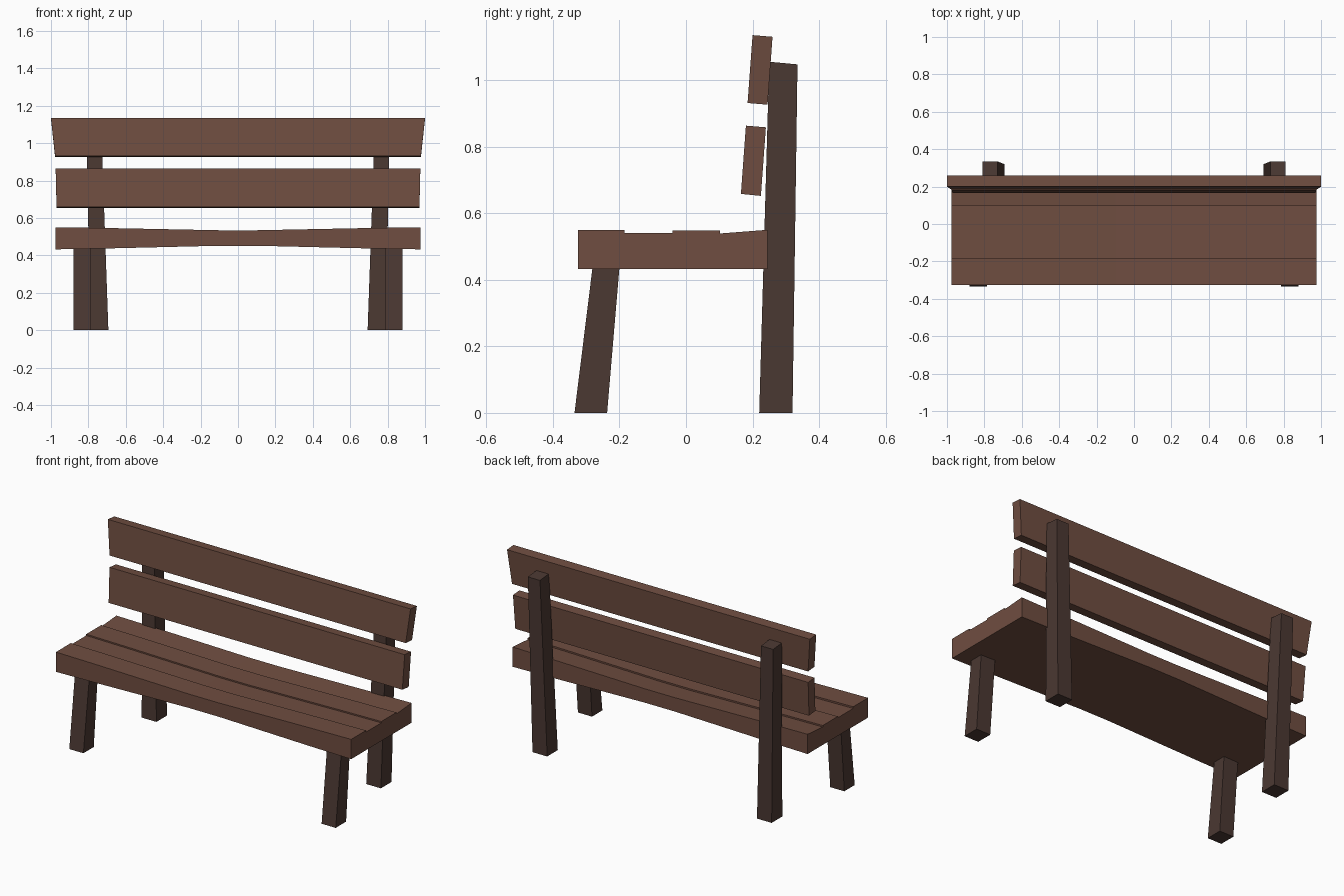
import bpy, bmesh

if "Cube" in bpy.data.objects:
    bpy.data.objects.remove(bpy.data.objects["Cube"])


def material(name, color):
    m = bpy.data.materials.new(name)
    m.diffuse_color = (*color, 1)
    m.use_nodes = True
    m.node_tree.nodes["Principled BSDF"].inputs["Base Color"].default_value = m.diffuse_color
    return m


WOOD = material("wood", (0.16, 0.075, 0.052))
DARK = material("dark_wood", (0.07, 0.04, 0.032))


def loft(name, rings, mat):
    """Join equal-length rings of points with quads and cap both ends."""
    bm = bmesh.new()
    loops = [[bm.verts.new(p) for p in r] for r in rings]
    n = len(loops[0])
    for a, b in zip(loops, loops[1:]):
        for i in range(n):
            j = (i + 1) % n
            bm.faces.new((a[i], a[j], b[j], b[i]))
    bm.faces.new(loops[0])
    bm.faces.new(loops[-1])
    bmesh.ops.recalc_face_normals(bm, faces=bm.faces[:])
    mesh = bpy.data.meshes.new(name)
    bm.to_mesh(mesh)
    bm.free()
    mesh.materials.append(mat)
    ob = bpy.data.objects.new(name, mesh)
    bpy.context.collection.objects.link(ob)
    return ob


# Seat: stepped plank profile (y, z) swept along x, thinning toward the middle
profile = [(-0.325, 0.432), (-0.325, 0.55), (-0.185, 0.55), (-0.185, 0.54),
           (-0.04, 0.54), (-0.04, 0.548), (0.102, 0.548), (0.102, 0.539),
           (0.245, 0.55), (0.245, 0.432)]
half = [(0.975, 0.0), (0.7, 0.004), (0.4, 0.01), (0.1, 0.016)]
stations = [(-x, d) for x, d in half] + half[::-1]
loft("seat", [[(x, y, z - d if z > 0.5 else z + d * 1.2) for y, z in profile]
              for x, d in stations], WOOD)

# Backrest boards: tilted side profile, width may flare toward the top
boards = {
    "lower_back_board": ([(0.165, 0.658), (0.18, 0.863), (0.24, 0.858), (0.225, 0.652)], 0.97, 0.975),
    "upper_back_board": ([(0.185, 0.931), (0.2, 1.135), (0.26, 1.13), (0.245, 0.926)], 0.978, 1.0),
}
for name, (prof, w0, w1) in boards.items():
    widths = [w0, w1, w1, w0]
    loft(name, [[(s * w, y, z) for w, (y, z) in zip(widths, prof)] for s in (-1, 1)], WOOD)


# Legs: tapered four-sided posts, (x0, x1, y0, y1, z front, z back) per end
def leg(name, bottom, top):
    for s, side in ((-1, "left"), (1, "right")):
        rings = []
        for x0, x1, y0, y1, zf, zb in (bottom, top):
            rings.append([(s * x0, y0, zf), (s * x1, y0, zf),
                          (s * x1, y1, zb), (s * x0, y1, zb)])
        loft(f"{name}_{side}", rings, DARK)


leg("front_leg", (0.787, 0.88, -0.335, -0.237, 0, 0), (0.785, 0.88, -0.278, -0.198, 0.46, 0.46))
leg("back_post", (0.693, 0.79, 0.22, 0.32, 0, 0), (0.73, 0.81, 0.25, 0.335, 1.055, 1.047))
